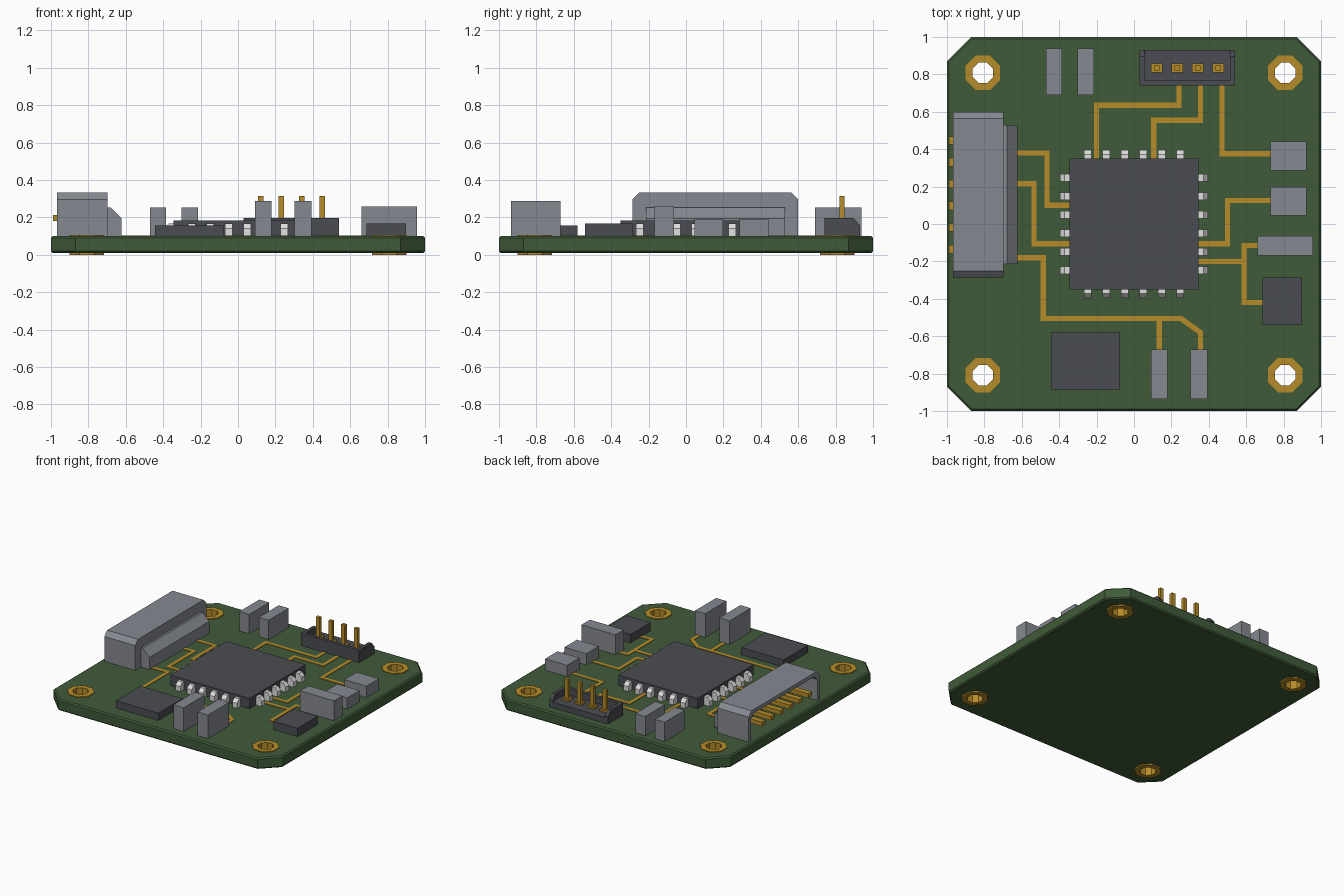
import bpy, bmesh, math
from mathutils import Vector

old = bpy.data.objects.get("Cube")
if old:
    bpy.data.objects.remove(old, do_unlink=True)


def material(name, *rgb):
    m = bpy.data.materials.new(name)
    m.use_nodes = True
    m.diffuse_color = (*rgb, 1)
    m.node_tree.nodes["Principled BSDF"].inputs["Base Color"].default_value = (*rgb, 1)
    return m


GREEN = material("board green", .051, .105, .041)
GOLD = material("copper gold", .47, .265, .023)
GREY = material("component grey", .235, .25, .279)
DARK = material("chip charcoal", .07, .073, .085)
SILVER = material("lead silver", .75, .75, .75)


def finish(name, bm, mat):
    bmesh.ops.recalc_face_normals(bm, faces=bm.faces)
    me = bpy.data.meshes.new(name)
    bm.to_mesh(me)
    bm.free()
    me.materials.append(mat)
    ob = bpy.data.objects.new(name, me)
    bpy.context.collection.objects.link(ob)
    return ob


def add_prism(bm, pts, lo, hi, axis="z"):
    """Extrude a 2D outline from lo to hi along an axis."""
    place = {"x": lambda a, b, t: (t, a, b),
             "y": lambda a, b, t: (a, t, b),
             "z": lambda a, b, t: (a, b, t)}[axis]
    ends = [[bm.verts.new(place(a, b, t)) for a, b in pts] for t in (lo, hi)]
    for end in ends:
        bm.faces.new(end)
    n = len(pts)
    for i in range(n):
        j = (i + 1) % n
        bm.faces.new((ends[0][i], ends[0][j], ends[1][j], ends[1][i]))


def prism(name, pts, lo, hi, mat, axis="z"):
    bm = bmesh.new()
    add_prism(bm, pts, lo, hi, axis)
    return finish(name, bm, mat)


def rect(x0, x1, y0, y1):
    return [(x0, y0), (x1, y0), (x1, y1), (x0, y1)]


def box(name, x0, x1, y0, y1, z0, z1, mat):
    return prism(name, rect(x0, x1, y0, y1), z0, z1, mat)


def octagon(cx, cy, r):
    return [(cx + r * math.cos(math.pi * (k + .5) / 4),
             cy + r * math.sin(math.pi * (k + .5) / 4)) for k in range(8)]


def trace(name, path, half=.014):
    """Flat copper ribbon with mitred corners."""
    p = [Vector(q) for q in path]
    left, right = [], []
    for i, q in enumerate(p):
        d0 = (q - p[i - 1]).normalized() if i else (p[1] - q).normalized()
        d1 = (p[i + 1] - q).normalized() if i < len(p) - 1 else d0
        n0, n1 = Vector((-d0.y, d0.x)), Vector((-d1.y, d1.x))
        m = (n0 + n1) / (1 + n0.dot(n1)) * half
        left.append(tuple(q + m))
        right.append(tuple(q - m))
    prism(name, left + right[::-1], TOP - .004, TOP + .004, GOLD)


TOP = .1
CORNERS = [(x, y) for x in (-.808, .808) for y in (-.808, .808)]

# Board: square with cut corners, edge chamfer and mounting holes
E, C = 1, .87
board = prism("board", [(-C, -E), (C, -E), (E, -C), (E, C), (C, E), (-C, E), (-E, C), (-E, -C)],
              .01, TOP, GREEN)
bm = bmesh.new()
for x, y in CORNERS:
    add_prism(bm, octagon(x, y, .08), -.1, .3)
cutter = finish("hole_cutter", bm, GREEN)
cutter.hide_render = True
bev = board.modifiers.new("edge_chamfer", "BEVEL")
bev.width, bev.segments, bev.angle_limit = .01, 1, math.radians(60)
cut = board.modifiers.new("holes", "BOOLEAN")
cut.object, cut.solver = cutter, "EXACT"
bpy.context.view_layer.objects.active = board
for m in ("edge_chamfer", "holes"):
    bpy.ops.object.modifier_apply(modifier=m)
bpy.data.objects.remove(cutter, do_unlink=True)

# Plated rings lining the mounting holes
for x, y in CORNERS:
    bm = bmesh.new()
    loops = [[bm.verts.new((a, b, z)) for a, b in octagon(x, y, r)]
             for r, z in ((.1, 0), (.1, TOP + .006), (.059, TOP + .006), (.059, 0))]
    for k in range(4):
        for i in range(8):
            j = (i + 1) % 8
            bm.faces.new((loops[k][i], loops[k][j], loops[k - 3][j], loops[k - 3][i]))
    finish("mounting_ring", bm, GOLD)

# Main chip with bent leads on four sides
box("main_chip", -.345, .345, -.35, .35, TOP, .182, DARK)
lead = [(.33, TOP), (.395, TOP), (.395, .14), (.372, .166), (.33, .166)]
for side in range(4):
    for i in range(6):
        mid = (i - 2.5) * .099
        ob = prism("chip_lead", lead, mid - .021, mid + .021, SILVER, "y")
        ob.rotation_euler.z = side * math.pi / 2

# Small chips
box("left_chip", -.445, -.075, -.885, -.58, TOP, .157, DARK)
box("right_chip", .687, .897, -.54, -.287, TOP, .166, DARK)

# Plain block components
for x in (-.428, -.258):
    box("back_capacitor", x - .043, x + .043, .69, .938, TOP, .252, GREY)
for x in (.135, .347):
    box("front_capacitor", x - .045, x + .045, -.935, -.672, TOP, .287, GREY)
for y in (.363, .122):
    box("side_resistor", .73, .922, y - .077, y + .077, TOP, .19, GREY)
box("side_capacitor", .66, .957, -.168, -.064, TOP, .257, GREY)

# Left connector: hollow shell open to the side, back wall, sloped step, contacts
def arch(inset):
    a, b, top, c = -.287 + inset, .6 - inset, .332 - inset, .036
    return [(a, TOP), (a, top - c), (a + c, top), (b - c, top), (b, top - c), (b, TOP)]


prism("connector_shell", arch(0) + arch(.03)[::-1], -.967, -.735, GREY, "x")
prism("connector_wall", arch(0), -.735, -.697, GREY, "x")
prism("connector_step", [(-.7, TOP), (-.622, TOP), (-.622, .195), (-.68, .252), (-.7, .252)],
      -.215, .53, GREY, "y")
for i in range(6):
    y = .447 - i * .1165
    box("connector_contact", -.99, -.73, y - .022, y + .022, .18, .213, GOLD)

# Pin header: floor, rear wall, chamfered end walls, pins on square feet
box("header_floor", .05, .52, .75, .93, TOP, .145, DARK)
box("header_wall", .03, .54, .74, .766, TOP, .196, DARK)
cheek = [(.74, TOP), (.93, TOP), (.93, .158), (.895, .196), (.74, .196)]
for x in (.03, .514):
    prism("header_cheek", cheek, x, x + .026, DARK, "x")
for i in range(4):
    x = .121 + i * .11
    box("header_foot", x - .031, x + .031, .811, .859, .14, .16, GOLD)
    box("header_pin", x - .015, x + .015, .822, .848, .14, .315, GOLD)

# Copper traces
trace("trace_left_back", [(-.64, .38), (-.465, .38), (-.465, .1), (-.34, .1)])
trace("trace_left_middle", [(-.64, .215), (-.535, .215), (-.535, -.105), (-.34, -.105)])
trace("trace_left_front", [(-.64, -.18), (-.485, -.18), (-.485, -.505),
                           (.25, -.505), (.355, -.58), (.355, -.68)])
trace("trace_front_branch", [(.135, -.505), (.135, -.68)])
trace("trace_header_a", [(.24, .75), (.24, .635), (-.2, .635), (-.2, .34)])
trace("trace_header_b", [(.355, .75), (.355, .555), (.105, .555), (.105, .34)])
trace("trace_header_c", [(.47, .75), (.47, .375), (.74, .375)])
trace("trace_right_back", [(.74, .125), (.5, .125), (.5, -.105), (.34, -.105)])
trace("trace_right_stub", [(.34, -.2), (.59, -.2)])
trace("trace_right_front", [(.67, -.115), (.59, -.115), (.59, -.42), (.69, -.42)])
